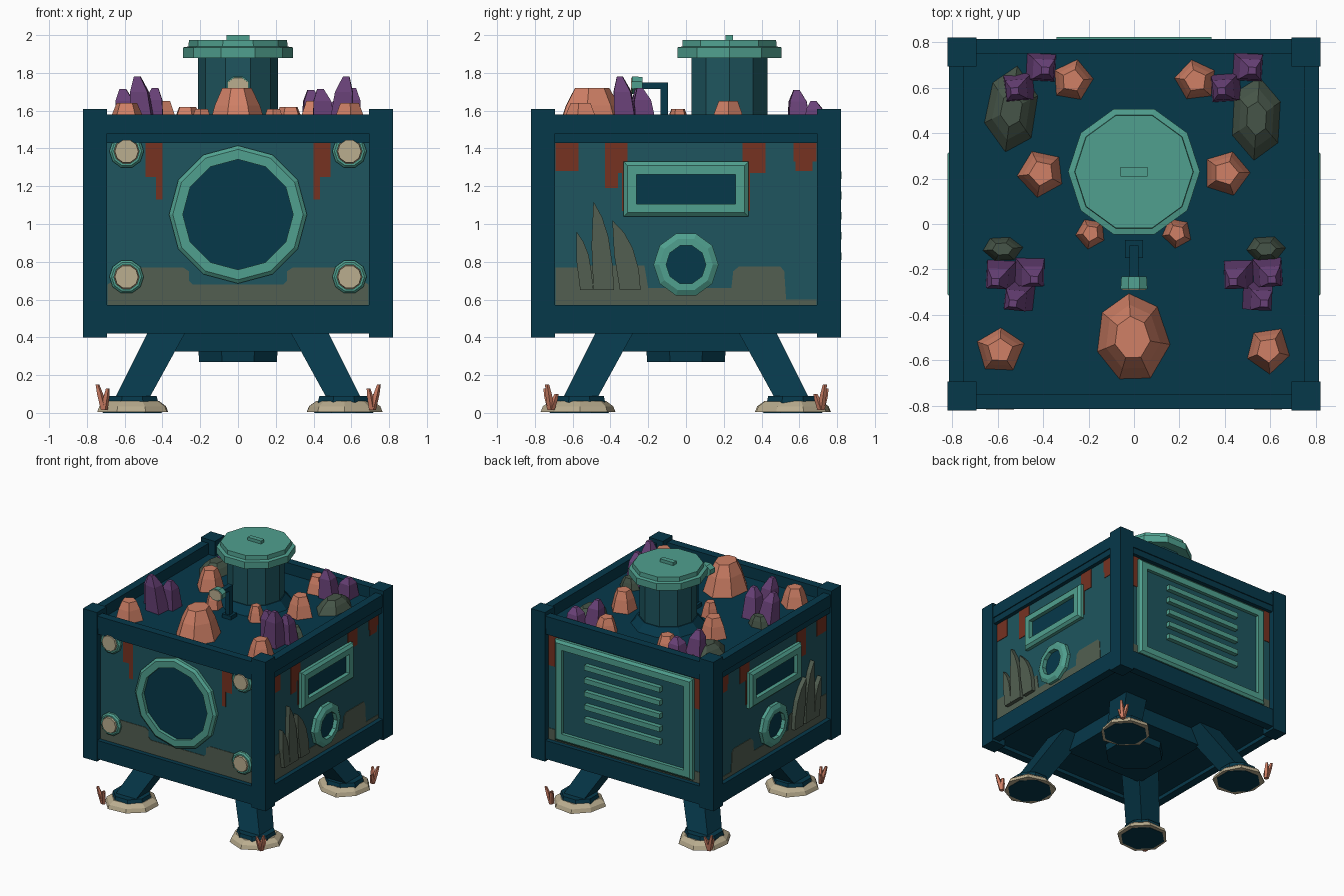
import bpy, bmesh, math, random
from mathutils import Matrix, Vector

random.seed(4)
if "Cube" in bpy.data.objects:
    bpy.data.objects.remove(bpy.data.objects["Cube"])


def material(name, rgb):
    col = [(c / 255 / 12.92 if c < 11 else ((c / 255 + 0.055) / 1.055) ** 2.4) for c in rgb] + [1]
    m = bpy.data.materials.new(name)
    m.use_nodes = True
    m.diffuse_color = col
    m.node_tree.nodes["Principled BSDF"].inputs["Base Color"].default_value = col
    return m


NAVY = material("navy metal", (6, 56, 74))
TEAL = material("dark teal panel", (30, 85, 94))
VERDI = material("verdigris trim", (80, 160, 143))
MOSS = material("moss", (82, 95, 81))
ROCK = material("mossy rock", (70, 85, 72))
SAND = material("sand", (186, 173, 143))
CORAL = material("coral", (208, 128, 102))
PURPLE = material("purple crystal", (106, 66, 121))
RUST = material("rust", (118, 50, 33))

# Local frames (u, v, outward) for the four recessed walls
WALL = 0.775
I = Matrix.Identity(4)


def wall(u, v, out):
    m = Matrix((u, v, out)).transposed().to_4x4()
    m.translation = Vector(out) * WALL
    return m


FRONT = wall((1, 0, 0), (0, 0, 1), (0, -1, 0))
BACK = wall((1, 0, 0), (0, 0, 1), (0, 1, 0))
SIDES = {"left": wall((0, 1, 0), (0, 0, 1), (1, 0, 0)),
         "right": wall((0, 1, 0), (0, 0, 1), (-1, 0, 0))}


def finish(name, bm, mat, M):
    bm.transform(M)
    bmesh.ops.recalc_face_normals(bm, faces=bm.faces)
    me = bpy.data.meshes.new(name)
    bm.to_mesh(me)
    bm.free()
    me.materials.append(mat)
    bpy.context.collection.objects.link(bpy.data.objects.new(name, me))


def loft(name, mat, sections, n=4, M=I, spin=0.0, jitter=0.0):
    """Stack of n-sided sections (u, v, height, ru, rv); four sides give half extents."""
    bm = bmesh.new()
    k = math.sqrt(2) if n == 4 else 1
    start = spin + (math.pi / 4 if n == 4 else 0)
    wob = [1 + random.uniform(-jitter, jitter) for _ in range(n)]
    loops = []
    for u, v, w, ru, rv in sections:
        loops.append([bm.verts.new((u + k * ru * wob[i] * math.cos(start + i * math.tau / n),
                                    v + k * rv * wob[i] * math.sin(start + i * math.tau / n), w))
                      for i in range(n)])
    for a, b in zip(loops, loops[1:]):
        for i in range(n):
            j = (i + 1) % n
            bm.faces.new((a[i], a[j], b[j], b[i]))
    bm.faces.new(loops[0])
    bm.faces.new(loops[-1])
    finish(name, bm, mat, M)


def box(name, mat, u, v, w, M=I):
    c, d, h, k = sum(u) / 2, sum(v) / 2, (u[1] - u[0]) / 2, (v[1] - v[0]) / 2
    loft(name, mat, [(c, d, w[0], h, k), (c, d, w[1], h, k)], 4, M)


def plate(name, mat, pts, M, top=0.004):
    bm = bmesh.new()
    f = bm.faces.new([bm.verts.new((u, v, -0.002)) for u, v in pts])
    ext = bmesh.ops.extrude_face_region(bm, geom=[f])["geom"]
    bmesh.ops.translate(bm, vec=(0, 0, top + 0.002), verts=[g for g in ext if isinstance(g, bmesh.types.BMVert)])
    finish(name, bm, mat, M)


def frame(name, u, v, ru, rv, rim, depth, n, M, fill, bevel=0.02, floor=0.012):
    """Chamfered raised frame with an inset fill."""
    iu, iv = ru - rim, rv - rim
    loft(name, VERDI, [(u, v, -0.01, ru, rv), (u, v, depth * 0.6, ru, rv),
                       (u, v, depth, ru - bevel, rv - bevel), (u, v, depth, iu, iv),
                       (u, v, floor - 0.006, iu, iv)], n, M)
    loft(name + "_fill", fill, [(u, v, floor - 0.008, iu, iv), (u, v, floor, iu, iv)], n, M)


# Hull, posts and rails
DECK = 1.49
box("hull", TEAL, (-WALL, WALL), (-WALL, WALL), (0.5, 1.47))
box("deck", NAVY, (-WALL, WALL), (-WALL, WALL), (1.46, DECK))
box("hull_floor", NAVY, (-WALL, WALL), (-WALL, WALL), (0.45, 0.51))
for sx in (-1, 1):
    for sy in (-1, 1):
        loft("corner_post", NAVY, [(sx * 0.757, sy * 0.757, z, 0.063, 0.063) for z in (0.4, 1.61)])
for M in (FRONT, BACK, *SIDES.values()):
    box("top_rail", NAVY, (-0.7, 0.7), (1.48, 1.58), (-0.025, 0.04), M)
    box("top_rail_lip", NAVY, (-0.7, 0.7), (1.43, 1.48), (-0.01, 0.032), M)
    box("bottom_rail", NAVY, (-0.7, 0.7), (0.42, 0.57), (-0.025, 0.04), M)

# Front wall: large porthole, bolts, silt and rust
frame("front_porthole", 0, 1.05, 0.365, 0.365, 0.073, 0.04, 12, FRONT, NAVY)
for x in (-0.59, 0.59):
    for z in (0.72, 1.385):
        frame("bolt_ring", x, z, 0.091, 0.091, 0.024, 0.03, 10, FRONT, SAND, 0.012)
        loft("bolt_head", SAND, [(x, z, 0, 0.066, 0.066), (x, z, 0.042, 0.062, 0.062)], 10, FRONT)
half = [(0.69, 0.68), (0.55, 0.77), (0.29, 0.77), (0.26, 0.75), (0.26, 0.70), (0.24, 0.68)]
plate("front_silt", MOSS, [(-0.69, 0.57), (0.69, 0.57)] + half + [(-x, z) for x, z in reversed(half)], FRONT)
for s in (-1, 1):
    plate("front_rust", RUST, [(s * x, z) for x, z in ((0.40, 1.43), (0.49, 1.43), (0.49, 1.25),
                               (0.435, 1.25), (0.435, 1.13), (0.40, 1.13))], FRONT)

# Side walls: window, small porthole, seaweed, silt and rust
for side, M in SIDES.items():
    frame(side + "_window", 0, 1.185, 0.33, 0.145, 0.067, 0.045, 4, M, NAVY)
    frame(side + "_porthole", 0, 0.785, 0.172, 0.172, 0.067, 0.045, 10, M, NAVY, 0.03)
    for a, b, low in ((-0.69, -0.57, 1.28), (-0.43, -0.31, 1.27), (-0.43, -0.36, 1.19), (-0.34, -0.32, 1.07),
                      (0.3, 0.42, 1.27), (0.31, 0.34, 1.07), (0.57, 0.69, 1.33), (0.58, 0.67, 1.28)):
        box(side + "_rust", RUST, (a, b), (low, 1.43), (-0.002, 0.004), M)
    plate(side + "_silt", MOSS, [(-0.69, 0.57), (0.69, 0.57), (0.69, 0.6), (0.53, 0.6), (0.52, 0.75), (0.5, 0.775),
                                 (0.28, 0.775), (0.25, 0.75), (0.24, 0.66), (-0.2, 0.66), (-0.22, 0.78), (-0.5, 0.78),
                                 (-0.52, 0.77), (-0.69, 0.77)], M)
    for a, b, tip, top in ((-0.56, -0.49, -0.58, 0.96), (-0.49, -0.38, -0.49, 1.12), (-0.35, -0.24, -0.39, 1.02)):
        h, w = top - 0.65, b - tip
        plate(side + "_seaweed", MOSS, [(a, 0.65), (b, 0.65), (b - 0.01, 0.65 + h * 0.3),
              (tip + w * 0.72, 0.65 + h * 0.6), (tip + w * 0.42, 0.65 + h * 0.82), (tip, top),
              ((a + tip) / 2 - 0.01, 0.65 + h * 0.5)], M, 0.035)

# Back wall: framed vent with slats
frame("vent_frame", 0, 1.0, 0.62, 0.41, 0.07, 0.04, 4, BACK, TEAL)
for i in range(5):
    z = 0.83 + i * 0.107
    loft("vent_slat", VERDI, [(0, z, w, 0.34, 0.02) for w in (0.005, 0.048)], 4, BACK)
box("back_silt", MOSS, (-0.69, 0.69), (0.57, 0.66), (-0.002, 0.004), BACK)
for s in (-1, 1):
    loft("back_rust", RUST, [(s * 0.64, 1.3, w, 0.05, 0.13) for w in (-0.002, 0.004)], 4, BACK)

# Underside, splayed legs, silted feet and coral twigs
box("base_plate", NAVY, (-0.36, 0.36), (-0.36, 0.36), (0.325, 0.46))
loft("base_drum", NAVY, [(0, 0, 0.27, 0.222, 0.222), (0, 0, 0.34, 0.228, 0.228)], 8, I, math.pi / 8)
for sx in (-1, 1):
    for sy in (-1, 1):
        loft("leg", NAVY, [(sx * 0.57, sy * 0.57, 0.06, 0.09, 0.09), (sx * 0.36, sy * 0.36, 0.46, 0.1, 0.1)])
        c = (sx * 0.56, sy * 0.565)
        loft("foot_pad", NAVY, [(*c, 0.0, 0.17, 0.17), (*c, 0.05, 0.15, 0.15),
                                (*c, 0.09, 0.14, 0.14)], 8, I, math.pi / 8)
        loft("foot_silt", SAND, [(*c, 0.004, 0.197, 0.197), (*c, 0.035, 0.185, 0.185),
                                 (*c, 0.062, 0.148, 0.148)], 8, I, random.random(), 0.06)
        for dx, dy, top in ((0.035, 0.02, 0.15), (-0.02, 0.03, 0.13), (0.015, -0.03, 0.1)):
            x, y = sx * 0.71, sy * 0.715
            loft("coral_twig", CORAL, [(x, y, 0.015, 0.02, 0.02),
                                       (x + sx * dx * 0.6, y + sy * dy * 0.6, top * 0.65, 0.018, 0.018),
                                       (x + sx * dx, y + sy * dy, top, 0.011, 0.011)], 5)

# Hatch tower with lid and handle
HY = 0.23
loft("hatch_flare", NAVY, [(0, HY, DECK - 0.01, 0.285, 0.285), (0, HY, 1.55, 0.22, 0.22)], 10)
loft("hatch_tower", TEAL, [(0, HY, DECK, 0.212, 0.212), (0, HY, 1.89, 0.212, 0.212)], 10)
loft("hatch_lid", VERDI, [(0, HY, 1.88, 0.29, 0.29), (0, HY, 1.935, 0.29, 0.29),
                          (0, HY, 1.94, 0.262, 0.262), (0, HY, 1.975, 0.26, 0.26)], 10)
box("hatch_handle", VERDI, (-0.06, 0.06), (HY - 0.02, HY + 0.02), (1.97, 2.0))

# Periscope
box("periscope_foot", NAVY, (-0.04, 0.04), (-0.15, -0.07), (DECK - 0.01, 1.52))
box("periscope_mast", NAVY, (-0.02, 0.02), (-0.135, -0.095), (DECK, 1.75))
box("periscope_arm", NAVY, (-0.02, 0.02), (-0.25, -0.095), (1.715, 1.75))
scope = FRONT.copy()
scope.translation = (0, -0.23, 1.735)
loft("periscope_head", VERDI, [(0, 0, 0, 0.06, 0.047), (0, 0, 0.055, 0.064, 0.05)], 8, scope, math.pi / 8)
loft("periscope_lens", SAND, [(0, 0, 0.05, 0.058, 0.044), (0, 0, 0.06, 0.056, 0.042)], 8, scope, math.pi / 8)


# Deck growth: coral stumps, mossy rocks and crystals
def stump(name, mat, x, y, rx, ry, top, n, cap):
    h = top - DECK
    loft(name, mat, [(x, y, DECK - 0.005, rx, ry), (x, y, DECK + h * 0.6, rx * (cap + 1) / 2, ry * (cap + 1) / 2),
                     (x, y, top, rx * cap, ry * cap)], n, I, random.random() * 6, 0.07)


stump("large_coral", CORAL, -0.01, -0.5, 0.165, 0.21, 1.72, 7, 0.48)
for s in (-1, 1):
    for x, y, r, top in ((0.27, 0.63, 0.095, 1.62), (0.405, 0.225, 0.105, 1.65),
                         (0.19, -0.04, 0.07, 1.61), (0.59, -0.555, 0.105, 1.64)):
        stump("coral_stump", CORAL, s * x, y, r, r, top, 5, 0.52)
    stump("large_rock", ROCK, s * 0.54, 0.485 - s * 0.02, 0.12, 0.19, 1.575, 6, 0.4)
    stump("small_rock", ROCK, s * 0.58, -0.11, 0.09, 0.06, 1.575, 6, 0.5)
    # The same clusters repeat, shifted rather than mirrored
    for x, y, lean, top in ((s * 0.523 - 0.062, -0.22, -0.025, 1.715), (s * 0.523 + 0.064, -0.21, 0.02, 1.72),
                            (s * 0.523 + 0.02, -0.315, s * 0.03, 1.78),
                            (s * 0.455 + 0.045, 0.69, 0.02, 1.65), (s * 0.455 - 0.05, 0.6, -0.02, 1.71)):
        h, back = top - DECK, 0.035 if y < 0 else 0.015
        loft("crystal", PURPLE, [(x, y, DECK - 0.005, 0.064, 0.06),
                                 (x + lean * 0.6, y - back * 0.6, DECK + h * 0.72, 0.046, 0.044),
                                 (x + lean, y - back, top, 0.017, 0.015)], 4, I, random.uniform(-0.12, 0.12))
